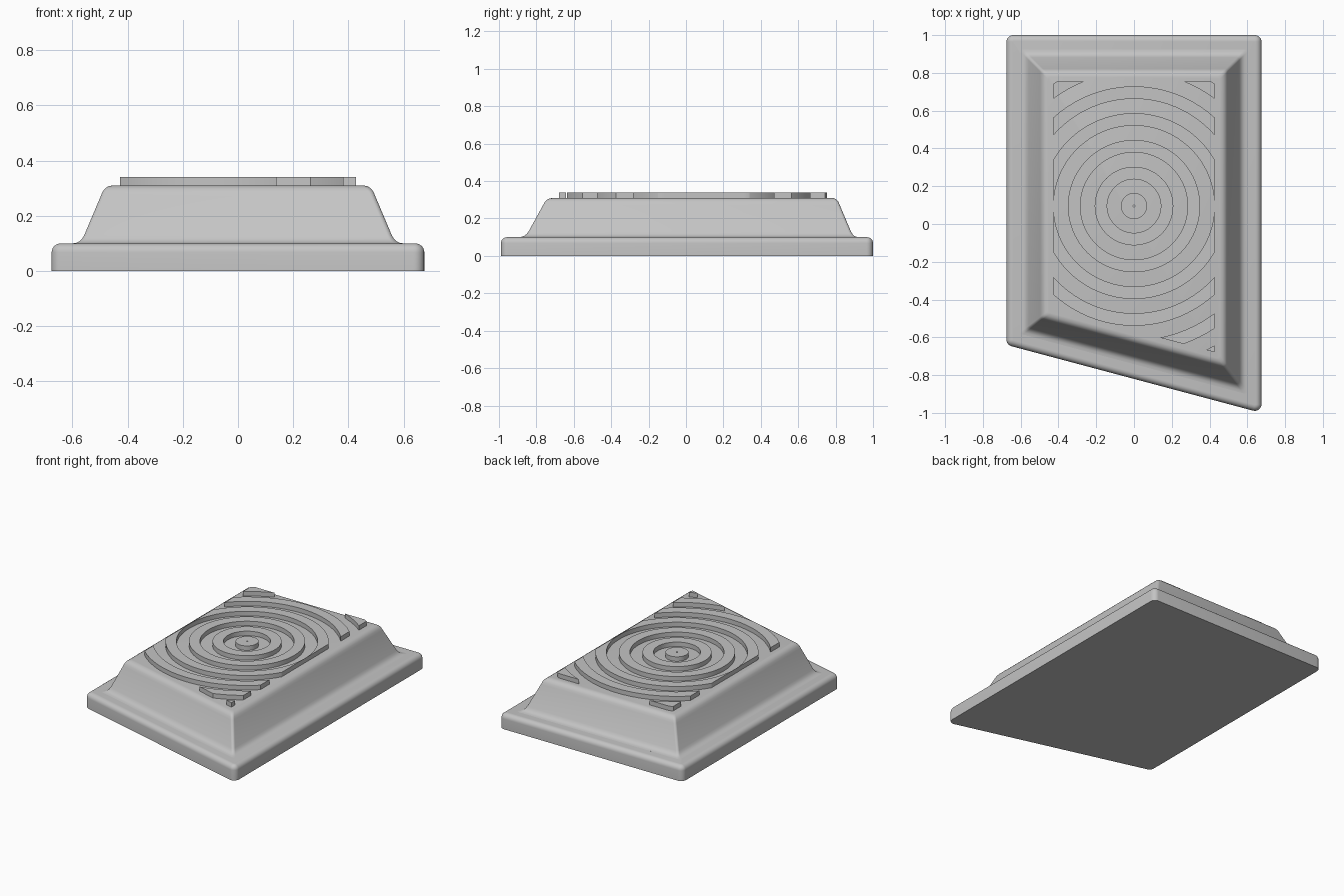
import bpy, bmesh, math
from mathutils import Vector

cube = bpy.data.objects.get("Cube")
if cube:
    bpy.data.objects.remove(cube, do_unlink=True)

grey = bpy.data.materials.new("plain grey")
grey.use_nodes = True
grey.diffuse_color = (0.55, 0.55, 0.55, 1)
grey.node_tree.nodes["Principled BSDF"].inputs["Base Color"].default_value = grey.diffuse_color

# Plan of the base: a rectangle with a slanted front edge
PLAN = [Vector(p) for p in ((-0.675, -0.64), (0.675, -1), (0.675, 1), (-0.675, 1))]


def outline(inset, radius, steps=6):
    """Plan moved inwards by inset, with rounded corners."""
    points = []
    for i, corner in enumerate(PLAN):
        a = (corner - PLAN[i - 1]).normalized()
        b = (PLAN[(i + 1) % len(PLAN)] - corner).normalized()
        na, nb = Vector((-a.y, a.x)), Vector((-b.y, b.x))
        centre = corner + (na + nb) / (1 + na.dot(nb)) * (inset + radius)
        start = math.atan2(na.y, na.x)
        turn = math.acos(na.dot(nb))
        for k in range(steps + 1):
            t = start + turn * k / steps
            points.append(centre - radius * Vector((math.cos(t), math.sin(t))))
    return points


def finish(bm, name):
    bmesh.ops.recalc_face_normals(bm, faces=bm.faces)
    mesh = bpy.data.meshes.new(name)
    bm.to_mesh(mesh)
    bm.free()
    mesh.materials.append(grey)
    obj = bpy.data.objects.new(name, mesh)
    bpy.context.collection.objects.link(obj)
    bpy.ops.object.select_all(action="DESELECT")
    obj.select_set(True)
    bpy.context.view_layer.objects.active = obj
    bpy.ops.object.shade_smooth_by_angle(angle=math.radians(30))
    return obj


def stacked(name, profile, corner):
    """Solid from (inset, z) steps; corner gives the corner radius for an inset."""
    bm = bmesh.new()
    loops = [[bm.verts.new((p.x, p.y, z)) for p in outline(d, corner(d))]
             for d, z in profile]
    for low, high in zip(loops, loops[1:]):
        n = len(low)
        for i in range(n):
            j = (i + 1) % n
            bm.faces.new((low[i], low[j], high[j], high[i]))
    bm.faces.new(loops[0][::-1])
    bm.faces.new(loops[-1])
    return finish(bm, name)


# Plinth with a rounded top edge
R = 0.032
plinth = [(0, 0)]
for k in range(7):
    t = math.pi / 2 * k / 6
    plinth.append((R * (1 - math.cos(t)), 0.1 - R + R * math.sin(t)))
stacked("plinth", plinth, lambda d: R - d + 0.003)

# Sloping body with a flared foot and rounded shoulder
stacked("sloping_body",
        [(0.07, 0.09), (0.075, 0.1), (0.088, 0.102), (0.1, 0.107), (0.11, 0.117),
         (0.118, 0.13), (0.178, 0.272), (0.184, 0.287), (0.193, 0.299),
         (0.205, 0.307), (0.22, 0.31)],
        lambda d: 0.015)

# Raised concentric rings, trimmed to the top panel
CENTRE = Vector((0, 0.095))
TRIMS = [((0.427, 0, 0), (1, 0, 0)), ((-0.427, 0, 0), (-1, 0, 0)),
         ((0, 0.755, 0), (0, 1, 0)), ((0, -0.565, 0), (-0.267, -1, 0))]


def raised_ring(name, inner, outer, segments=96):
    bm = bmesh.new()
    rows = []
    for r in (inner, outer):
        rows.append([bm.verts.new((CENTRE.x + r * math.cos(math.tau * k / segments),
                                   CENTRE.y + r * math.sin(math.tau * k / segments), 0.305))
                     for k in range(segments)])
    for i in range(segments):
        j = (i + 1) % segments
        bm.faces.new((rows[0][i], rows[1][i], rows[1][j], rows[0][j]))
    for point, normal in TRIMS:
        bmesh.ops.bisect_plane(bm, geom=bm.verts[:] + bm.edges[:] + bm.faces[:],
                               plane_co=point, plane_no=normal, clear_outer=True)
    grown = bmesh.ops.extrude_face_region(bm, geom=bm.faces[:], use_keep_orig=True)
    top = [v for v in grown["geom"] if isinstance(v, bmesh.types.BMVert)]
    bmesh.ops.translate(bm, verts=top, vec=(0, 0, 0.035))
    finish(bm, name)


raised_ring("centre_disc", 0.005, 0.069)
for n in range(1, 7):
    raised_ring(f"raised_ring_{n}", 0.142 * n, 0.142 * n + 0.066)
